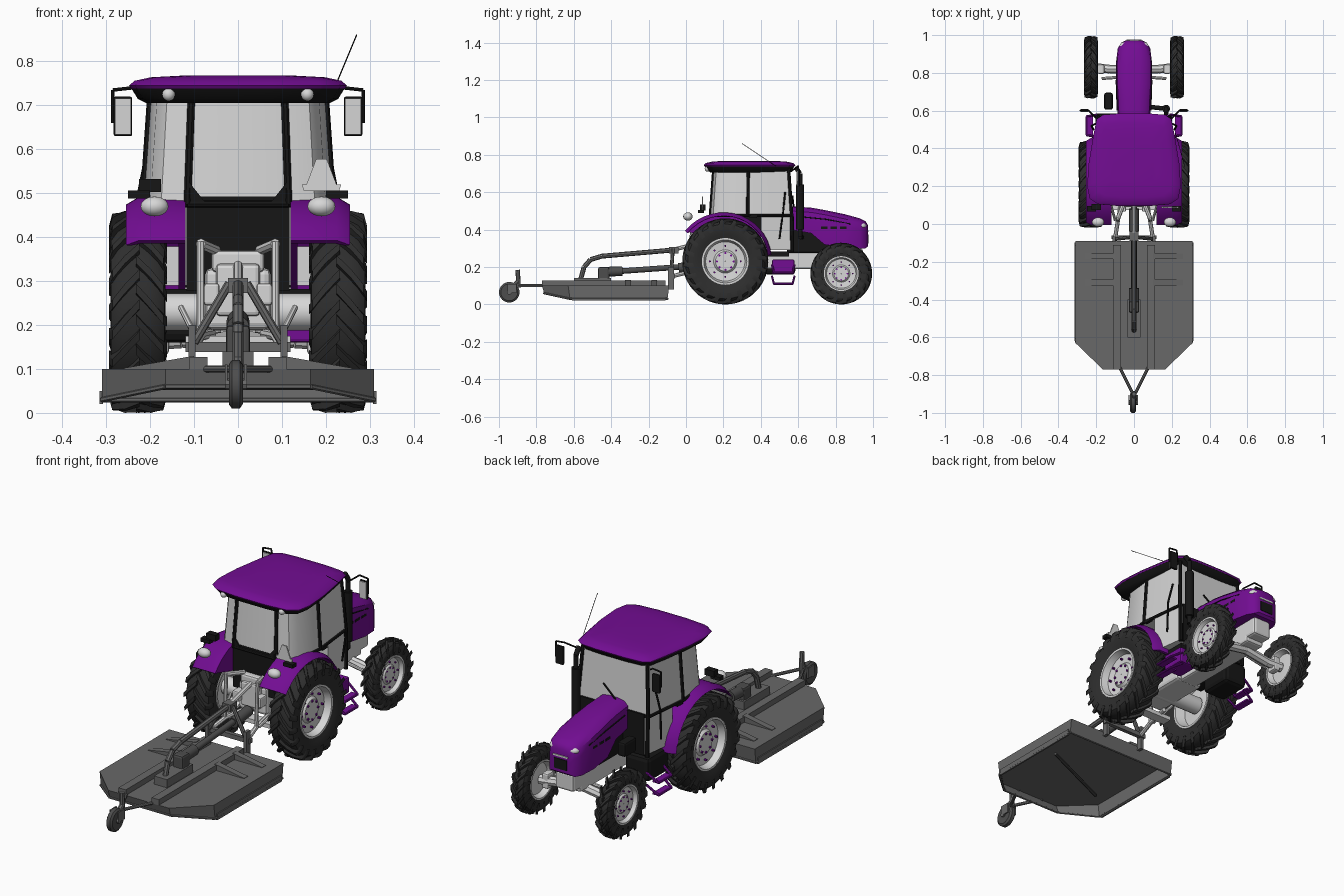
import bpy, bmesh
from math import sin, cos, pi, radians
from mathutils import Vector, Matrix

cube = bpy.data.objects.get("Cube")
if cube:
    bpy.data.objects.remove(cube, do_unlink=True)


def material(name, r, g, b):
    m = bpy.data.materials.new(name)
    m.use_nodes = True
    m.diffuse_color = (r, g, b, 1)
    m.node_tree.nodes["Principled BSDF"].inputs["Base Color"].default_value = (r, g, b, 1)
    return m


purple = material("purple paint", .17, .004, .29)
silver = material("light metal", .68, .68, .68)
glass = material("pale glass", .66, .66, .66)
black = material("black trim", .008, .008, .008)
rubber = material("tyre rubber", .027, .027, .027)
grey = material("implement grey", .14, .14, .14)
steel = material("dark steel", .075, .075, .075)


def finish(name, bm, mat, smooth=True):
    bmesh.ops.recalc_face_normals(bm, faces=bm.faces)
    mesh = bpy.data.meshes.new(name)
    bm.to_mesh(mesh)
    bm.free()
    mesh.materials.append(mat)
    if smooth:
        mesh.shade_smooth()
        mesh.set_sharp_from_angle(angle=radians(35))
    obj = bpy.data.objects.new(name, mesh)
    bpy.context.collection.objects.link(obj)
    return obj


def box(name, centre, size, mat, bevel=0):
    bm = bmesh.new()
    bmesh.ops.create_cube(bm, size=1, matrix=Matrix.Translation(centre) @ Matrix.Diagonal((*size, 1)))
    obj = finish(name, bm, mat, False)
    if bevel:
        mod = obj.modifiers.new("bevel", "BEVEL")
        mod.width, mod.segments = bevel, 2
    return obj


def ball(name, centre, size, mat):
    bm = bmesh.new()
    bmesh.ops.create_uvsphere(bm, u_segments=14, v_segments=10, radius=.5,
                              matrix=Matrix.Translation(centre) @ Matrix.Diagonal((*size, 1)))
    return finish(name, bm, mat)


def rod(name, points, radius, mat, sides=8):
    bm = bmesh.new()
    pts = [Vector(p) for p in points]
    for a, b in zip(pts, pts[1:]):
        turn = (b - a).to_track_quat("Z", "Y").to_matrix().to_4x4()
        bmesh.ops.create_cone(bm, cap_ends=True, segments=sides, radius1=radius, radius2=radius,
                              depth=(b - a).length, matrix=Matrix.Translation((a + b) / 2) @ turn)
    return finish(name, bm, mat)


def skin(bm, rings, caps=True, closed=False):
    loops = [[bm.verts.new(p) for p in ring] for ring in rings]
    n = len(loops[0])
    for a, b in zip(loops, loops[1:] + loops[:1] if closed else loops[1:]):
        for i in range(n):
            j = (i + 1) % n
            bm.faces.new((a[i], a[j], b[j], b[i]))
    if caps and not closed:
        bm.faces.new(loops[0])
        bm.faces.new(loops[-1])


def loft(name, rings, mat, smooth=True, caps=True):
    bm = bmesh.new()
    skin(bm, rings, caps)
    return finish(name, bm, mat, smooth)


def lathe(bm, profile, centre, side, segments=40):
    x, y, z = centre
    rings = [[(x + side * px, y + r * cos(2 * pi * k / segments), z + r * sin(2 * pi * k / segments))
              for px, r in profile] for k in range(segments)]
    skin(bm, rings, closed=True)


def mirrored(half):
    return half + [(-x, y) for x, y in reversed(half)]


# Wheels: carcass with angled lugs, dished rim, bolts
def wheel(name, side, centre, R, rim, h, count):
    bm = bmesh.new()
    half = [(.7 * h, rim * .96), (.82 * h, rim + .02), (.95 * h, rim * .5 + R * .5),
            (.92 * h, R - .03), (.7 * h, R - .018), (.3 * h, R - .014)]
    lathe(bm, mirrored(half), centre, side)
    for flip in (-1, 1):
        for k in range(count):
            base = 2 * pi * (k + .25 * flip) / count
            rings = []
            for t, r in ((-.06, R), (.45, R), (.88, R - .006), (1, R - .035)):
                a, w = base + .36 * max(t, 0), .3 * pi / count
                rings.append([(centre[0] + flip * t * h, centre[1] + rr * cos(a + d), centre[2] + rr * sin(a + d))
                              for rr, d in ((r, -w), (r, w), (r - .025, w * 1.3), (r - .025, -w * 1.3))])
            skin(bm, rings)
    finish(name + "_tyre", bm, rubber)
    bm = bmesh.new()
    lathe(bm, [(.8 * h, rim), (.8 * h, rim * .92), (.3 * h, rim * .84), (.22 * h, rim * .5), (.4 * h, rim * .42),
               (.4 * h, .001), (-.2 * h, .001), (-.1 * h, rim * .8), (-.8 * h, rim * .92), (-.8 * h, rim)], centre, side)
    finish(name + "_rim", bm, silver)
    for k in range(8):
        a = k * pi / 4
        for r, size in ((.36, .05), (.66, .045)):
            p = Vector(centre) + Vector((side * h * .3, rim * r * cos(a), rim * r * sin(a)))
            rod(name + "_bolt", [p, p + Vector((side * h * .18, 0, 0))], rim * size, purple, 6)


# Deck lofts share this arch for the bonnet cross-section
def arch(y, w, top, low):
    half = [(w, low), (w, top - .06), (w * .93, top - .025), (w * .7, top - .006), (w * .3, top)]
    return [(x, y, z) for x, z in mirrored(half)]


def fender_ring(side, deg):
    a, r = radians(deg), .248 + .022 * deg / 140
    section = ((.12, r), (.225, r), (.255, r - .018), (.245, r - .02), (.22, r - .012), (.12, r - .012))
    return [(side * x, .21 + q * cos(a), .23 + q * sin(a)) for x, q in section]


for s, tag in ((1, "left"), (-1, "right")):
    wheel(tag + "_rear", s, (s * .228, .21, .23), .23, .125, .066, 20)
    wheel(tag + "_front", s, (s * .228, .83, .165), .165, .093, .038, 17)
    # Rear fender with its inner wall and lamps
    angles = range(8, 144, 9)
    loft(tag + "_fender", [fender_ring(s, d) for d in angles], purple)
    loft(tag + "_fender_wall", [[(s * x, p[1], p[2]) for p in (fender_ring(s, d)[0] for d in angles)]
                                for x in (.12, .135)], purple, False)
    ball(tag + "_tail_lamp", (s * .19, .01, .47), (.065, .05, .045), silver)
    box(tag + "_marker", (s * .225, .08, .497), (.05, .03, .018), black)
    ball(tag + "_work_lamp", (s * .158, .115, .725), (.03, .03, .03), silver)
    # Mirror on a bent arm
    rod(tag + "_mirror_arm", [(s * .2, .56, .71), (s * .24, .6, .74), (s * .285, .6, .735), (s * .285, .6, .66)], .004, black)
    box(tag + "_mirror_shell", (s * .262, .603, .675), (.042, .012, .09), black, .004)
    box(tag + "_mirror_face", (s * .262, .595, .675), (.036, .006, .082), glass)
    # Cab door handrail, hinges and foot step
    rod(tag + "_handrail", [(s * .215, .5, .35), (s * .225, .52, .5), (s * .205, .53, .6)], .005, black)
    box(tag + "_door_handle", (s * .213, .36, .47), (.015, .04, .014), black)
    for low in (.11, .17):
        rod(tag + "_step", [(s * .19, .46, low + .04), (s * .25, .47, low), (s * .25, .57, low),
                            (s * .19, .58, low + .04)], .006, purple)
        box(tag + "_tread", (s * .235, .52, low), (.035, .1, .008), purple)
    # Bonnet lamps and side vents
    ball(tag + "_headlight", (s * .048, .94, .42), (.06, .05, .036), silver)
    for k in range(3):
        box(tag + "_vent", (s * .093, .74 + k * .05, .41), (.006, .035, .012), black)
    rod(tag + "_bonnet_crease", [(s * .089, .6, .47), (s * .094, .75, .455), (s * .09, .88, .43)], .003, black)
    # Axle ends and steering
    rod(tag + "_front_axle", [(0, .82, .19), (s * .13, .82, .17), (s * .21, .83, .165)], .023, silver)
    rod(tag + "_steering_rod", [(s * .04, .78, .19), (s * .17, .77, .175)], .008, silver)
    box(tag + "_knuckle", (s * .175, .82, .17), (.035, .05, .075), silver, .008)
    rod(tag + "_rear_axle", [(0, .21, .23), (s * .21, .21, .23)], .042, silver, 16)
    # Three point lift
    rod(tag + "_lift_arm", [(s * .05, .12, .37), (s * .085, .03, .385)], .012, silver)
    rod(tag + "_lift_rod", [(s * .085, .03, .39), (s * .085, .02, .18)], .009, silver)
    rod(tag + "_lower_link", [(s * .06, .15, .18), (s * .085, .02, .175), (s * .1, -.075, .15)], .011, silver)
    box(tag + "_hydraulic_valve", (s * .06, .09, .27), (.035, .05, .05), silver, .006)
    rod(tag + "_stabiliser", [(s * .13, .13, .24), (s * .1, .02, .18)], .007, silver)

# Drivetrain
box("gearbox_housing", (0, .26, .26), (.15, .3, .14), silver, .015)
box("rear_housing", (0, .12, .28), (.1, .06, .12), silver, .01)
box("lift_housing", (0, .15, .345), (.12, .1, .05), silver, .01)
box("drawbar", (0, .1, .165), (.24, .05, .02), silver)
box("chassis_beam", (0, .64, .235), (.1, .5, .09), silver, .01)
box("engine_block", (0, .66, .34), (.12, .24, .13), black, .01)
box("front_bolster", (0, .87, .255), (.1, .15, .09), silver, .012)
box("side_tank", (-.14, .5, .22), (.13, .17, .12), black, .02)
box("side_toolbox", (.15, .52, .2), (.1, .12, .08), purple, .008)
box("air_cleaner", (-.135, .65, .35), (.045, .09, .07), black, .01)
box("floor_pan", (0, .42, .27), (.34, .26, .025), black)

# Bonnet
loft("bonnet", [arch(.56, .085, .525, .4), arch(.67, .09, .517, .38), arch(.74, .094, .505, .32), arch(.85, .096, .482, .305),
                arch(.93, .086, .46, .3), arch(.96, .068, .445, .3), arch(.972, .045, .425, .31)], purple)
box("grille", (0, .971, .35), (.07, .008, .05), black)
box("nose_strip", (0, .973, .39), (.08, .006, .008), silver)

# Cab: glazed upper shell, door bottoms, dark rear bulkhead
plan = mirrored([(.19, .565), (.215, .33), (.2, .18), (.175, .145), (.115, .13)])
top_plan = [(x * .92, .36 + (y - .36) * .92) for x, y in plan]
lower = [(x, y, .475) for x, y in plan]
upper = [(x, y, .725) for x, y in top_plan]
loft("cab_glass", [lower, upper], glass)
doors = mirrored([(.185, .57), (.208, .4)])
loft("door_bottoms", [[(x, y, z) for x, y in doors] for z in (.29, .476)], glass, False)
box("rear_bulkhead", (0, .28, .385), (.235, .3, .215), black)
box("windscreen_base", (0, .568, .385), (.35, .012, .2), black)
for i in (0, 1, 4, 5, 8, 9):
    rod("cab_pillar", [lower[i], upper[i]], .009, black)
for x in (-.188, .188):
    rod("door_pillar", [(x, .568, .28), (x, .566, .48)], .01, black)
for level, ring in (("sill", lower), ("header", upper)):
    rod("cab_" + level, [*ring, ring[0]], .008, black)
rod("wiper", [(-.06, .58, .49), (.05, .57, .58)], .004, black)
for x in (-1, 1):
    loft("window_corner", [[(x * .115, y, .48), (x * .075, y, .48), (x * .115, y, .53)] for y in (.125, .14)], black, False)

# Roof: painted cap above a dark lining
roof_plan = mirrored([(.08, .585), (.165, .578), (.198, .555), (.215, .47), (.24, .32),
                      (.248, .2), (.235, .135), (.19, .105), (.08, .095)])


def roof_ring(scale, z):
    return [(x * scale, .33 + (y - .33) * scale, z) for x, y in roof_plan]


loft("roof_cap", [roof_ring(.98, .738), roof_ring(1, .745), roof_ring(.95, .756), roof_ring(.8, .764), roof_ring(.5, .768)], purple)
loft("roof_lining", [roof_ring(.84, .705), roof_ring(.92, .715), roof_ring(.98, .739)], black)
rod("antenna", [(.22, .48, .74), (.27, .3, .86)], .0015, black, 5)

# Exhaust stack
rod("exhaust_pipe", [(.08, .62, .36), (.17, .61, .36), (.17, .61, .7), (.17, .585, .735)], .012, black, 12)
rod("exhaust_muffler", [(.17, .61, .4), (.17, .61, .64)], .021, black, 14)

# Warning triangle and rear lamp box
loft("warning_triangle", [[(.19 + x, y, z) for x, z in mirrored([(.045, .52), (.04, .505), (0.012, .578)][::-1])]
                          for y in (.085, .092)], silver, False)
box("lamp_box", (-.2, .09, .518), (.05, .03, .03), black)

# Mower deck: open-bottomed shell with clipped tail corners
deck = mirrored([(.31, -.09), (.31, -.63), (.165, -.77)])
deck_low = [(x, min(y, -.1) * .985, .06 if y < -.7 else .03) for x, y in deck]
bm = bmesh.new()
skin(bm, [deck_low, [(x, y, .1) for x, y in deck]], caps=False)
bm.faces.new([v for v in bm.verts if v.co.z > .09])
shell = finish("mower_deck", bm, grey, False)
shell.modifiers.new("thickness", "SOLIDIFY").thickness = .006
rod("deck_hem", [*deck_low, deck_low[0]], .006, grey, 6)
for s in (-1, 1):
    box("deck_rail", (s * .09, -.44, .113), (.04, .66, .028), grey)
    box("hitch_post", (s * .105, -.08, .14), (.016, .03, .12), grey)
    for y in (-.17, -.31):
        loft("deck_brace", [[(s * .1, v, .1), (s * .1, v, .13), (s * .26, v, .102), (s * .26, v, .1)]
                            for v in (y - .015, y + .015)], grey, False)
    rod("hitch_frame", [(s * .1, -.08, .16), (s * .02, -.07, .295)], .01, grey)
    rod("tail_arm", [(s * .075, -.76, .1), (s * .008, -.895, .1)], .008, grey)
    box("deck_skid", (s * .311, -.36, .035), (.008, .5, .03), grey)
    box("wheel_fork", (s * .022 - .005, -.93, .085), (.006, .05, .05), grey)
box("hitch_crossbar", (0, -.07, .15), (.24, .02, .022), grey)
box("hitch_head", (0, -.065, .29), (.045, .05, .035), grey)
rod("top_link", [(0, -.06, .295), (0, .1, .335)], .011, silver)
rod("arched_brace", [(0, -.57, .11), (0, -.545, .2), (0, -.51, .24), (0, -.45, .258), (0, -.08, .29)], .013, grey)
box("gearbox_base", (0, -.5, .12), (.07, .2, .04), grey)
box("mower_gearbox", (0, -.44, .165), (.055, .06, .07), steel, .01)
rod("gearbox_input", [(0, -.42, .175), (0, -.34, .178)], .026, steel, 14)
rod("drive_shaft", [(0, -.36, .177), (0, .1, .21)], .015, steel, 12)
rod("shaft_guard", [(0, -.04, .195), (0, .08, .21)], .026, steel, 12)
rod("blade_bar", [(-.2, -.52, .06), (.2, -.34, .06)], .008, steel)

# Tail wheel
rod("caster_post", [(0, -.895, .09), (0, -.9, .185)], .012, grey)
rod("caster_stem", [(0, -.9, .12), (0, -.935, .09)], .012, grey)
bm = bmesh.new()
lathe(bm, mirrored([(.015, .012), (.016, .045), (.009, .055)]), (-.005, -.945, .065), 1, 24)
finish("caster_wheel", bm, steel)
rod("caster_axle", [(-.03, -.945, .065), (.02, -.945, .065)], .013, grey)
